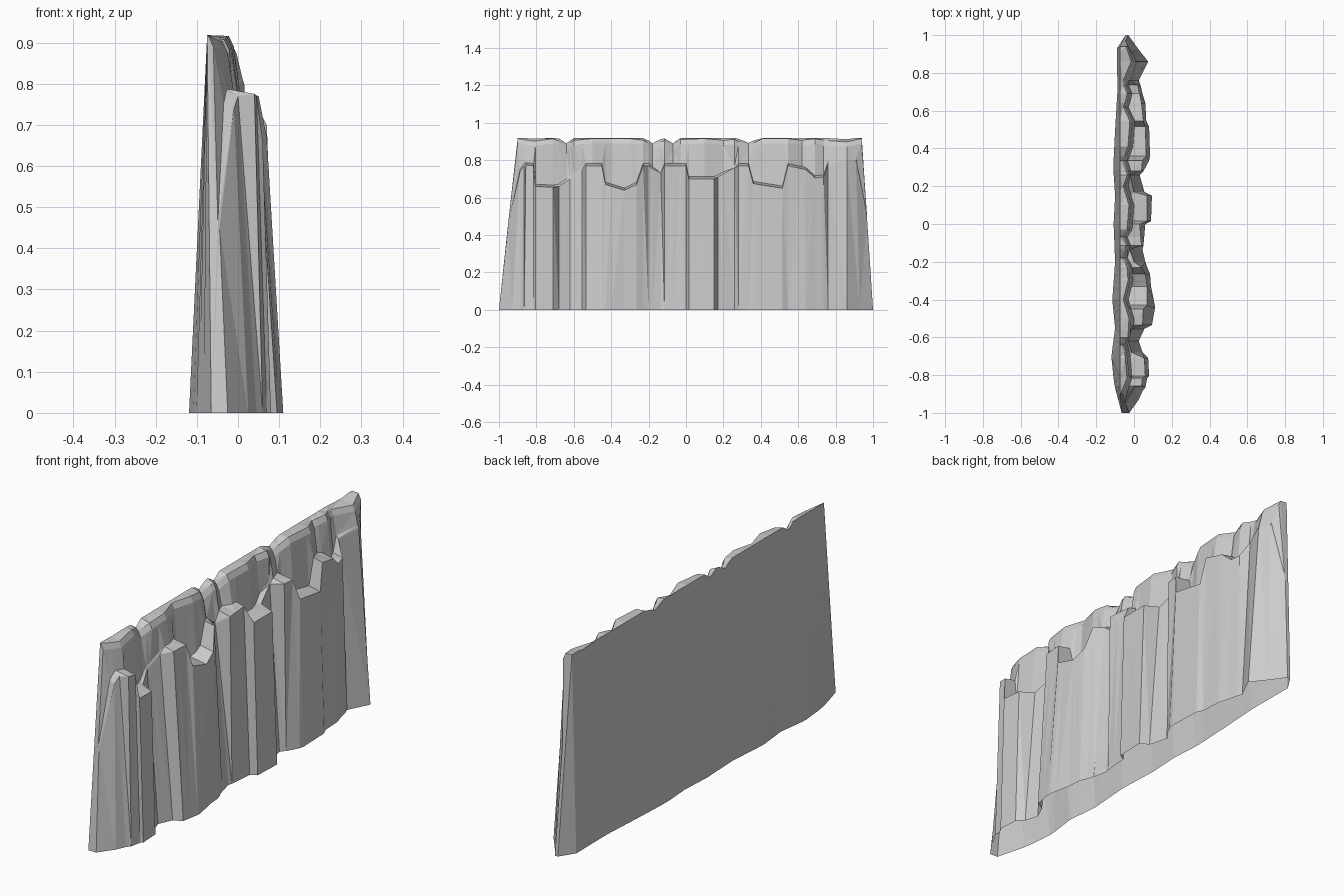
import bpy, bmesh, math

# Front columns along the wall: y, base x, ledge edge x, ledge height
COLUMNS = [
    (-1.0, -.025, -.045, .45), (-.93, .025, -.01, .74), (-.885, .045, .0, .77),
    (-.865, .06, .04, .775), (-.815, .07, .045, .77), (-.805, .08, .06, .66),
    (-.71, .075, .055, .655), (-.68, .045, -.01, .66), (-.62, .025, -.03, .70),
    (-.555, .055, -.01, .75), (-.535, .095, .045, .77), (-.45, .11, .05, .77),
    (-.43, .11, .07, .67), (-.33, .09, .07, .64), (-.265, .085, .06, .67),
    (-.23, .07, .04, .77), (-.20, .06, .0, .77), (-.135, .045, -.02, .72),
    (-.115, .05, .04, .77), (.0, .06, .03, .77), (.015, .09, .07, .70),
    (.15, .095, .07, .70), (.17, .055, .0, .71), (.26, .03, -.02, .76),
    (.28, .05, .04, .77), (.335, .08, .045, .77), (.36, .085, .065, .675),
    (.515, .08, .06, .65), (.545, .065, .05, .77), (.64, .06, .04, .75),
    (.69, .045, .03, .705), (.735, .035, .02, .71), (.76, .025, -.02, .78),
    (.86, .075, .015, .80), (.93, .02, -.01, .80), (1.0, -.03, -.045, .50)]

# Crest of the tall wall: y, front x, front height
CREST = [
    (-.9, -.06, .91), (-.82, -.025, .895), (-.7, -.035, .91), (-.64, -.05, .87),
    (-.6, -.02, .90), (-.5, -.015, .91), (-.4, -.045, .91), (-.3, -.02, .91),
    (-.22, -.025, .90), (-.18, -.05, .87), (-.12, -.03, .90), (-.07, -.05, .87),
    (-.03, -.025, .905), (.1, -.015, .91), (.2, -.045, .90), (.25, -.02, .91),
    (.33, -.05, .87), (.41, -.02, .91), (.55, -.01, .91), (.62, -.045, .90),
    (.68, -.02, .91), (.75, -.05, .90), (.85, .0, .89), (.94, -.03, .91)]

# Back foot of the wall: y, x
BACK = [(-1, -.065), (-.85, -.105), (-.7, -.12), (-.55, -.1), (-.4, -.115),
        (-.2, -.1), (0, -.108), (.15, -.1), (.3, -.11), (.5, -.1),
        (.7, -.088), (.95, -.09), (1, -.045)]


def sample(table, y):
    if y <= table[0][0]:
        return table[0][1:]
    for a, b in zip(table, table[1:]):
        if y <= b[0]:
            t = (y - a[0]) / (b[0] - a[0])
            return tuple(p + (q - p) * t for p, q in zip(a[1:], b[1:]))
    return table[-1][1:]


def lean(y):
    """The two ends slope inward towards the top."""
    if y < -.85:
        return -.85 + (y + .85) / 3
    if y > .88:
        return .88 + (y - .88) / 2
    return y


def section(y):
    """Profile from the back foot, over the crest and ledge, to the front foot."""
    foot, edge, ledge = sample(COLUMNS, y)
    back, = sample(BACK, y)
    top_y = lean(y)
    crest_x, crest_z = sample(CREST, top_y)
    ledge_y = y + (top_y - y) * ledge / .918
    inner = min(crest_x + .015, edge - .004)
    return [(back, y, 0), (-.075, top_y, min(.918, crest_z + .02)),
            (crest_x - .012, top_y, crest_z + .006),
            (crest_x, top_y, crest_z - .02),
            (inner, ledge_y, ledge + .012), (edge, ledge_y, ledge), (foot, y, 0)]


# Merge stations that nearly coincide
ys = [c[0] for c in COLUMNS]
ys += [c[0] for c in CREST[1:-1] if min(abs(c[0] - v[0]) for v in COLUMNS) > .012]
ys.sort()

# Cliff skin, open underneath
bm = bmesh.new()
rows = [[bm.verts.new(p) for p in section(y)] for y in ys]
for r, s in zip(rows, rows[1:]):
    for i in range(len(r) - 1):
        bm.faces.new((r[i], r[i + 1], s[i + 1], s[i]))
bm.faces.new(rows[0])
bm.faces.new(rows[-1])
bmesh.ops.triangulate(bm, faces=bm.faces[:])
bmesh.ops.recalc_face_normals(bm, faces=bm.faces[:])
back_faces = [f for f in bm.faces if all(v.co.x < -.06 for v in f.verts)]
if sum(f.normal.x for f in back_faces) > 0:
    bmesh.ops.reverse_faces(bm, faces=bm.faces[:])
mesh = bpy.data.meshes.new("cliff_wall")
bm.to_mesh(mesh)
bm.free()
bpy.context.collection.objects.link(bpy.data.objects.new("cliff_wall", mesh))
